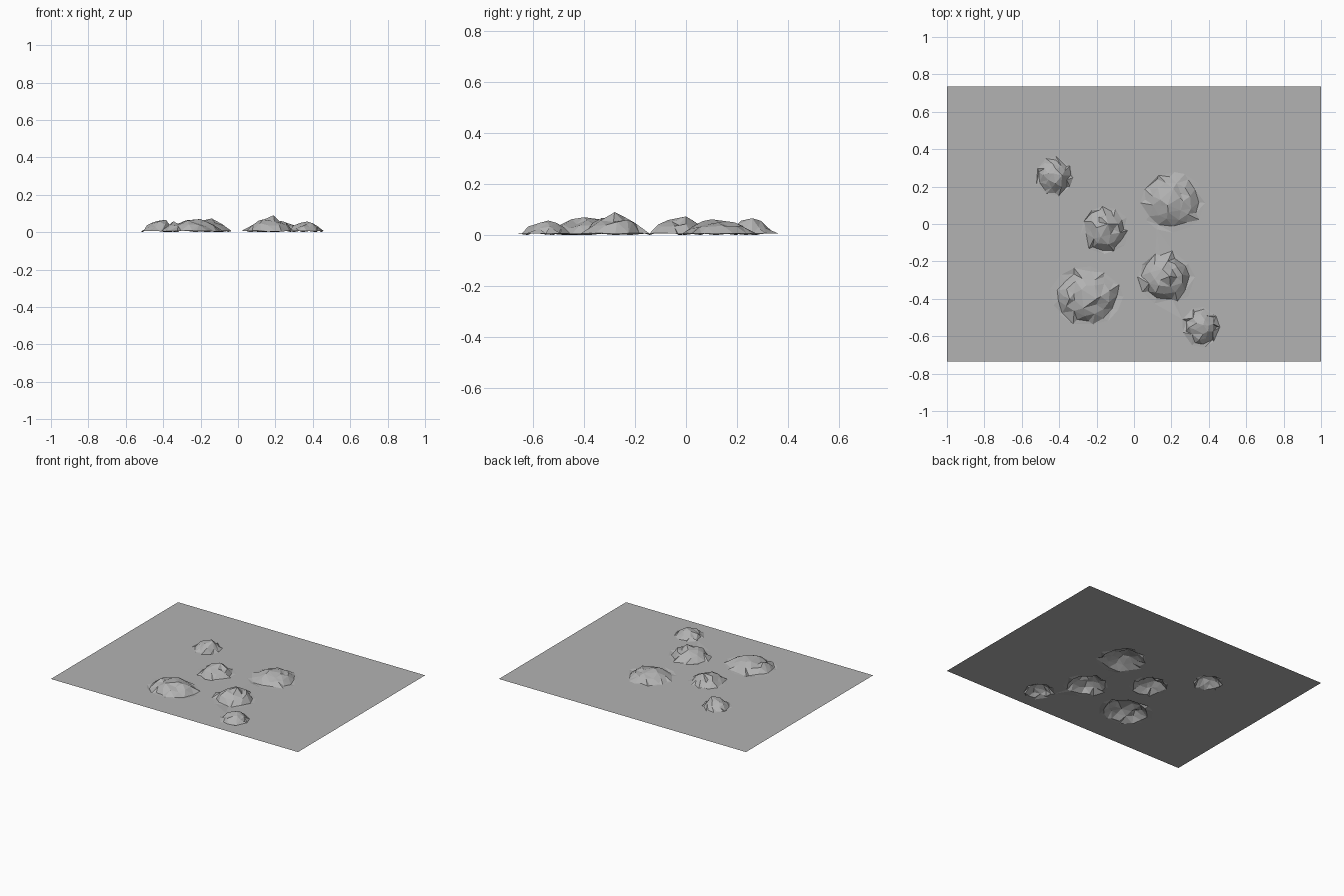
import bpy, math, random
from mathutils import Vector
from mathutils.geometry import delaunay_2d_cdt

if "Cube" in bpy.data.objects:
    bpy.data.objects.remove(bpy.data.objects["Cube"])

random.seed(4)
GROUND = 0.006

# mound outlines (cx, cy, rx, ry, points round) and their peaks (x, y, height)
MOUNDS = [
    ((-.425, .255, .088, .088, 9),
     [(-.43, .27, .06), (-.385, .26, .066), (-.46, .27, .05)]),
    ((-.155, -.03, .108, .11, 11),
     [(-.14, 0, .073), (-.20, -.02, .06), (-.125, -.055, .052), (-.17, .03, .055)]),
    ((-.25, -.39, .165, .132, 13),
     [(-.20, -.40, .07), (-.28, -.35, .063), (-.345, -.40, .058),
      (-.27, -.45, .062), (-.21, -.33, .055)]),
    ((.205, .12, .14, .14, 12),
     [(.18, .10, .062), (.245, .14, .05), (.14, .13, .052), (.21, .19, .05)]),
    ((.17, -.29, .128, .12, 10),
     [(.19, -.28, .09), (.14, -.30, .068), (.23, -.23, .06)]),
    ((.36, -.55, .085, .092, 9),
     [(.37, -.54, .057), (.335, -.53, .05), (.395, -.575, .048)]),
]

pts, zs = [], []


def add(x, y, z):
    pts.append(Vector((x, y)))
    zs.append(z)


# sheet corners
for x, y in ((-1, -.735), (1, -.735), (1, .735), (-1, .735)):
    add(x, y, GROUND)

# mounds: hollow foot ring, craggy rings, peaks
for (cx, cy, rx, ry, n), peaks in MOUNDS:
    tall = max(p[2] for p in peaks)
    for t, rise in ((1.2, 0), (1.0, .02), (.74, .45), (.45, .68)):
        count = n if t > .5 else n // 2 + 1
        for i in range(count):
            a = math.tau * (i + .5 * (t == .74) + random.uniform(-.2, .2)) / count
            r = t * random.uniform(.93, 1.05)
            x, y = cx + rx * r * math.cos(a), cy + ry * r * math.sin(a)
            if any(math.hypot(x - p[0], y - p[1]) < .02 for p in peaks):
                continue
            z = GROUND + tall * rise * random.uniform(.65, 1.15)
            if t == 1.0 and i % 4 == 0:
                z = 0
            add(x, y, z)
    for x, y, z in peaks:
        add(x, y, z)

# one continuous faceted sheet
verts, edges, faces, orig, _, _ = delaunay_2d_cdt(pts, [], [], 0, 1e-5)
coords = [(v.x, v.y, zs[o[0]]) for v, o in zip(verts, orig)]
mesh = bpy.data.meshes.new("rocky_ground")
mesh.from_pydata(coords, [], faces)
mesh.update()
if sum(p.normal.z for p in mesh.polygons) < 0:
    mesh.flip_normals()

grey = bpy.data.materials.new("stone grey")
grey.diffuse_color = (.45, .45, .45, 1)
grey.use_nodes = True
grey.node_tree.nodes["Principled BSDF"].inputs["Base Color"].default_value = grey.diffuse_color
mesh.materials.append(grey)
bpy.context.collection.objects.link(bpy.data.objects.new("rocky_ground", mesh))
